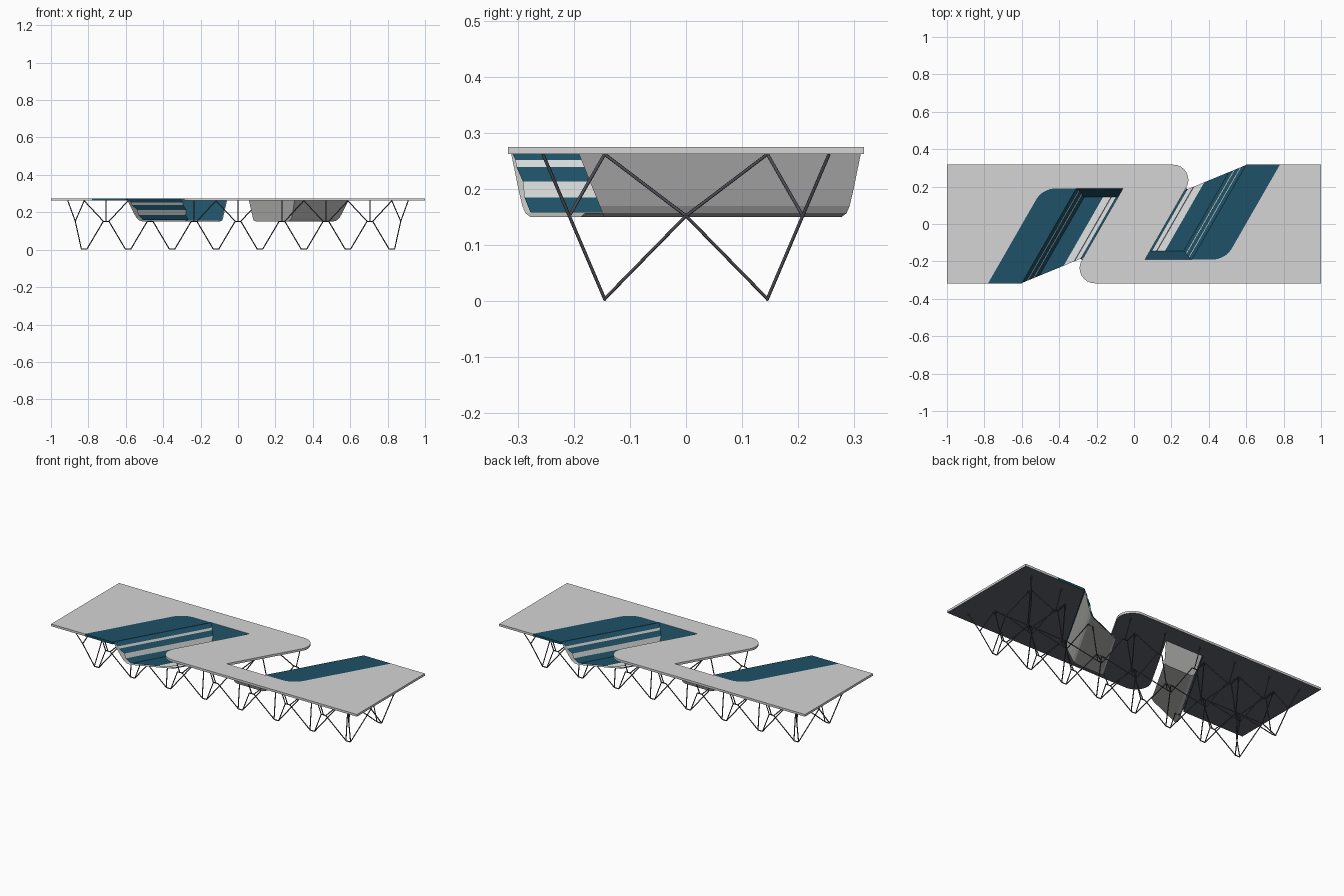
import bpy, bmesh, math
from mathutils import Vector

if "Cube" in bpy.data.objects:
    bpy.data.objects.remove(bpy.data.objects["Cube"])


def material(name, rgb):
    m = bpy.data.materials.new(name)
    m.use_nodes = True
    m.diffuse_color = (*rgb, 1)
    m.node_tree.nodes["Principled BSDF"].inputs["Base Color"].default_value = (*rgb, 1)
    return m


GREY = material("deck grey", (0.67, 0.66, 0.665))
UNDER = material("underside slate", (0.125, 0.13, 0.16))
DARK = material("dark metal", (0.075, 0.072, 0.09))
BLUE = material("petrol blue", (0.013, 0.083, 0.135))
PALE = material("pale grey", (0.75, 0.76, 0.76))
SHELL = material("shell grey", (0.54, 0.54, 0.535))

TOP, EDGE, END, SLOPE = 0.275, 0.317, 0.19, 0.574
INLAY, WELL = 0.18, 0.25      # widths of the bench top and of the seating well


def line_x(y, s):
    """x of the slanted line lying s to the right of the bench edge."""
    return -0.6 + SLOPE * (y + EDGE) + s


def finish(bm, name, mats, turn=0.0):
    me = bpy.data.meshes.new(name)
    bm.to_mesh(me)
    bm.free()
    for m in mats:
        me.materials.append(m)
    ob = bpy.data.objects.new(name, me)
    ob.rotation_euler.z = turn
    bpy.context.collection.objects.link(ob)


def rounded(points, steps=8):
    """Outline from (x, y, cut) corners, rounding those with a cut length."""
    out = []
    for i, (x, y, cut) in enumerate(points):
        p = Vector((x, y))
        if not cut:
            out.append(p)
            continue
        a = p + (Vector(points[i - 1][:2]) - p).normalized() * cut
        b = p + (Vector(points[(i + 1) % len(points)][:2]) - p).normalized() * cut
        # circle tangent to both edges
        mid = (a + b) / 2
        centre = p + (mid - p) * (cut ** 2 / (mid - p).length_squared)
        va, vb = a - centre, b - centre
        ang = va.angle_signed(vb)
        start = math.atan2(va.y, va.x)
        for k in range(steps + 1):
            t = start - ang * k / steps
            out.append(centre + va.length * Vector((math.cos(t), math.sin(t))))
    return out


def prism(name, outline, z0, z1, mats, turn=0.0):
    """Slab whose underside takes the second material."""
    bm = bmesh.new()
    low = [bm.verts.new((p.x, p.y, z0)) for p in outline]
    high = [bm.verts.new((p.x, p.y, z1)) for p in outline]
    n = len(outline)
    bm.faces.new(high)
    bm.faces.new(low[::-1]).material_index = 1
    for i in range(n):
        j = (i + 1) % n
        bm.faces.new((low[i], low[j], high[j], high[i]))
    finish(bm, name, mats, turn)


# Deck: one half of the outline, then the same half turned about the centre
half = [(-1, EDGE, 0), (-1, -EDGE, 0), (line_x(-EDGE, -INLAY), -EDGE, 0),
        (line_x(END, -INLAY), END, 0.07), (line_x(END, WELL), END, 0),
        (line_x(-EDGE, WELL), -EDGE, 0.14)]
deck = half + [(-x, -y, c) for x, y, c in half]
prism("deck", rounded(deck), 0.262, TOP, (GREY, UNDER))

# Blue bench tops, flush with the deck
bench = [(line_x(-EDGE, -INLAY), -EDGE, 0), (line_x(-EDGE, 0), -EDGE, 0),
         (line_x(END, 0), END, 0), (line_x(END, -INLAY), END, 0.07)]

# Well cross-sections, open on the inner side:
# offset, height, colour of the strip that follows (blue, pale, dark)
FLOOR = 0.158
lining = [(0, TOP - 0.001, 0), (0.02, 0.252, 1), (0.024, 0.239, 0), (0.045, 0.213, 1),
          (0.05, 0.185, 0), (0.07, FLOOR, 0), (0.17, FLOOR, 1), (0.21, FLOOR, 2),
          (0.217, FLOOR, 1), (0.238, FLOOR, 0), (WELL, FLOOR, 0)]
shell = [(0.006, 0.264, 0), (0.03, 0.2, 0), (0.043, 0.17, 0), (0.053, 0.157, 0),
         (0.07, 0.15, 0), (0.235, 0.15, 0), (WELL, FLOOR - 0.001, 0)]


def well_surface(name, section, mats, turn, outset, outside):
    """Sheet along the section, with a leaning wall closing its far end."""
    bm = bmesh.new()
    near, far = [], []
    for s, z, _ in section:
        y0 = 0.002 - EDGE + 0.54 * s
        y1 = END - 0.4 * (TOP - z) + outset
        near.append(bm.verts.new((line_x(y0, s), y0, z)))
        far.append(bm.verts.new((line_x(y1, s), y1, z)))
    for i in range(len(section) - 1):
        f = bm.faces.new((near[i], near[i + 1], far[i + 1], far[i]))
        f.material_index = section[i][2]
    # end wall rises to the full height at the inner corner
    z = section[0][1]
    y = END - 0.4 * (TOP - z) + outset
    corner = bm.verts.new((line_x(y, WELL), y, z))
    bm.faces.new([corner] + far[::-1])
    bmesh.ops.recalc_face_normals(bm, faces=bm.faces)
    bm.normal_update()
    bm.faces.ensure_lookup_table()
    if (bm.faces[0].normal.z < 0) != outside:
        bmesh.ops.reverse_faces(bm, faces=bm.faces)
    finish(bm, name, mats, turn)


for side, turn in (("right", 0.0), ("left", math.pi)):
    prism(side + "_bench_top", rounded(bench), 0.262, TOP, (BLUE, UNDER), turn)
    well_surface(side + "_well_lining", lining, (BLUE, PALE, DARK), turn, 0, False)
    well_surface(side + "_well_shell", shell, (SHELL,), turn, 0.006, True)

# Wire frame: feet fan out to joints, joints fan out to the deck
ROD, JOINT, HANG = 0.0029, 0.152, 0.262
PITCH, FOOT_Y, FLAT = 0.235, 0.145, 0.015
feet = [(i - 3.5) * PITCH for i in range(8)]
curve = bpy.data.curves.new("wire_legs", "CURVE")
curve.dimensions = "3D"
curve.bevel_depth = ROD
curve.bevel_resolution = 1
curve.use_fill_caps = True
curve.materials.append(DARK)


def rod(*points):
    sp = curve.splines.new("POLY")
    sp.points.add(len(points) - 1)
    for p, co in zip(sp.points, points):
        p.co = (*co, 1)


def in_well(x, y):
    if x > 0:
        x, y = -x, -y
    s = x - line_x(y, 0)
    return -0.01 < s < WELL + 0.01 and y < END + 0.01


def hang(joint, x, y):
    if not in_well(x, y) and not in_well(joint[0], joint[1]):
        rod(joint, (x, y, HANG))


joints_x = [-0.87] + [(a + b) / 2 for a, b in zip(feet, feet[1:])] + [0.87]
for k, jx in enumerate(joints_x):
    neighbours = feet[max(k - 1, 0):k + 1]
    end = 0.04 * ((k == len(joints_x) - 1) - (k == 0))
    flat = 0.0 if end else FLAT
    for jy in (-0.208, 0, 0.208):
        if flat:
            rod((jx - flat, jy, JOINT), (jx + flat, jy, JOINT))
        for fx in neighbours:
            way = math.copysign(1, fx - jx)
            joint = (jx + way * flat, jy, JOINT)
            for fy in (-FOOT_Y, FOOT_Y):
                if jy * fy >= 0:
                    rod((fx - way * FLAT, fy, 0.004), joint)
                    hang(joint, fx, fy)
        if jy:
            hang((jx, jy, JOINT), jx + end, math.copysign(0.255, jy))

# Flat wire feet
for fx in feet:
    for fy in (-FOOT_Y, FOOT_Y):
        rod((fx - FLAT, fy, 0.003), (fx + FLAT, fy, 0.003))

legs = bpy.data.objects.new("wire_legs", curve)
bpy.context.collection.objects.link(legs)
